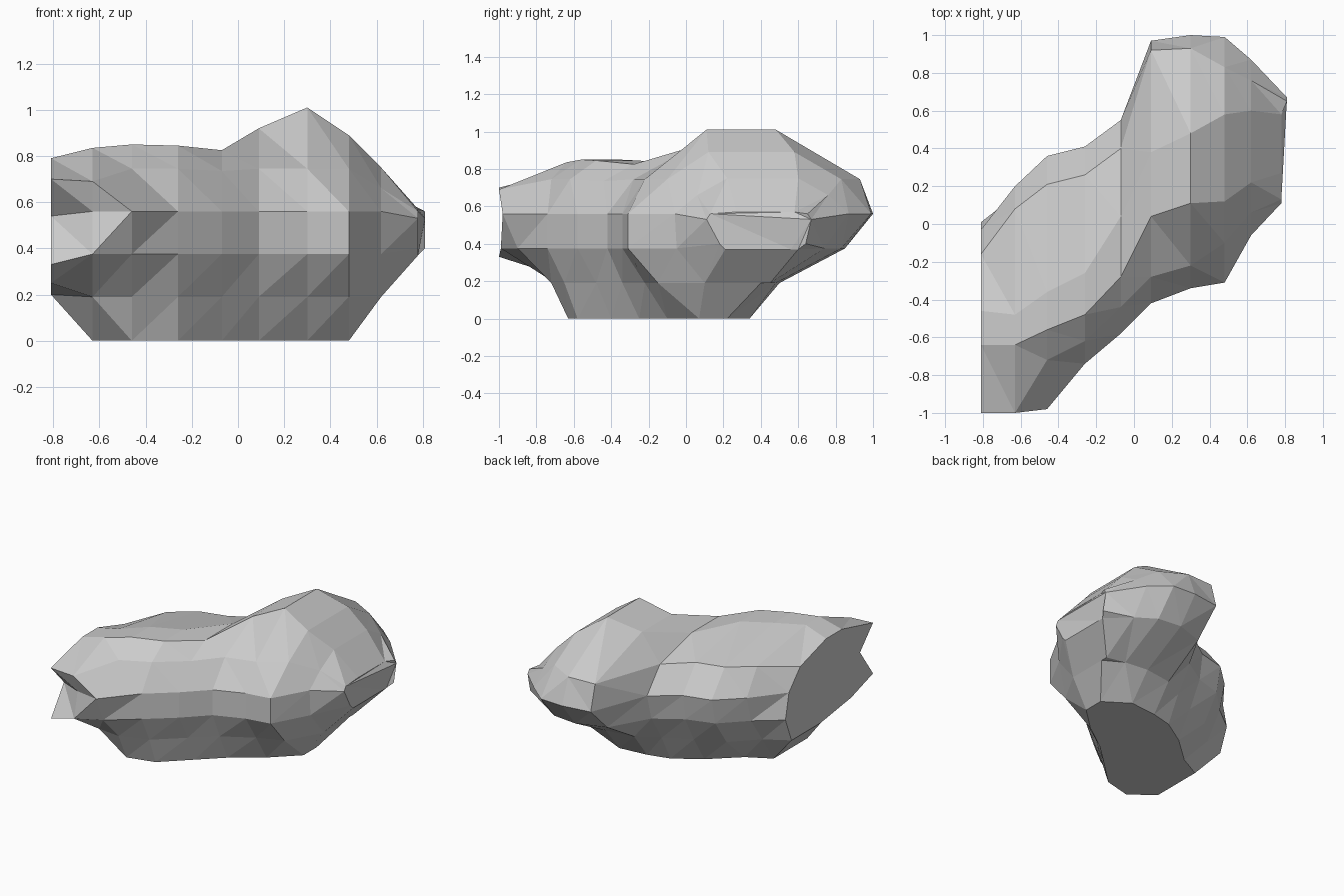
import bpy, bmesh

# Cross-sections of the boulder at fixed x:
# x, lowest z, crest z, front y at 5 levels, back y at 5 levels, crest front/back y
SECTIONS = [
    (-.81, .20, .79, (-.40, -.75, -1.0, -.85, -1.0), (-.20, -.06, .01, -.03, -.16), (-.64, -.46)),
    (-.63, .00, .835, (-.50, -.70, -.99, -.95, -1.0), (-.11, .02, .15, .20, .08), (-.64, -.48)),
    (-.46, .00, .85, (-.63, -.72, -.90, -.98, -.72), (-.02, .19, .32, .36, .21), (-.56, -.36)),
    (-.26, .00, .845, (-.58, -.65, -.74, -.74, -.62), (.16, .28, .38, .41, .26), (-.48, -.26)),
    (-.07, .00, .825, (-.40, -.48, -.58, -.58, -.44), (.28, .38, .50, .55, .40), (-.28, .04)),
    (.09, .00, .92, (-.25, -.34, -.42, -.42, -.28), (.32, .47, .78, .97, .92), (.04, .38)),
    (.30, .00, 1.01, (-.10, -.22, -.34, -.34, -.22), (.34, .50, .85, 1.0, .93), (.11, .48)),
    (.48, .00, .89, (.07, -.15, -.31, -.31, -.10), (.22, .48, .83, .99, .83), (.12, .58)),
    (.62, .19, .75, (.17, .10, -.05, -.06, .06), (.40, .45, .74, .87, .76), (.22, .60)),
    (.78, .37, .57, (.24, .21, .18, .11, .13), (.56, .60, .64, .67, .65), (.27, .58)),
]
LEVELS = (0, .19, .375, .56, .745)


def ring(bm, x, low, crest, front, back, top):
    """One closed cross-section: up the front, over the crest, down the back."""
    shoulder = crest - .09
    zs = [min(max(z, low), shoulder) for z in LEVELS]
    if x > .7:
        zs = [low, low, .40, .53, .56]        # thin outer rim
    else:
        zs[4] = min(.745, shoulder)
    zf = list(zs)
    if x < -.8:
        zf = [.20, .25, .33, .54, .70]        # notched lips of the broken end
    elif x < -.6:
        zf[4] = .69
    pts = list(zip(front, zf))
    pts += [(top[0], crest), (top[1], crest)]
    pts += list(zip(back, zs))[::-1]
    # the back corner of the outer rim reaches a little further out
    return [bm.verts.new((x + (.03 if x > .7 and y > .6 else 0), y, z)) for y, z in pts]


# Boulder body: loft the sections and close both ends
bm = bmesh.new()
rings = [ring(bm, *s) for s in SECTIONS]
for a, b in zip(rings, rings[1:]):
    n = len(a)
    for i in range(n):
        j = (i + 1) % n
        bm.faces.new((a[i], a[j], b[j], b[i]))
bm.faces.new(rings[0])
bm.faces.new(rings[-1])

# Faceted rock surface
bm.normal_update()
bmesh.ops.triangulate(bm, faces=bm.faces[:], quad_method='SHORT_EDGE', ngon_method='EAR_CLIP')
bmesh.ops.recalc_face_normals(bm, faces=bm.faces[:])
mesh = bpy.data.meshes.new("boulder")
bm.to_mesh(mesh)
bm.free()
boulder = bpy.data.objects.new("boulder", mesh)
bpy.context.collection.objects.link(boulder)
